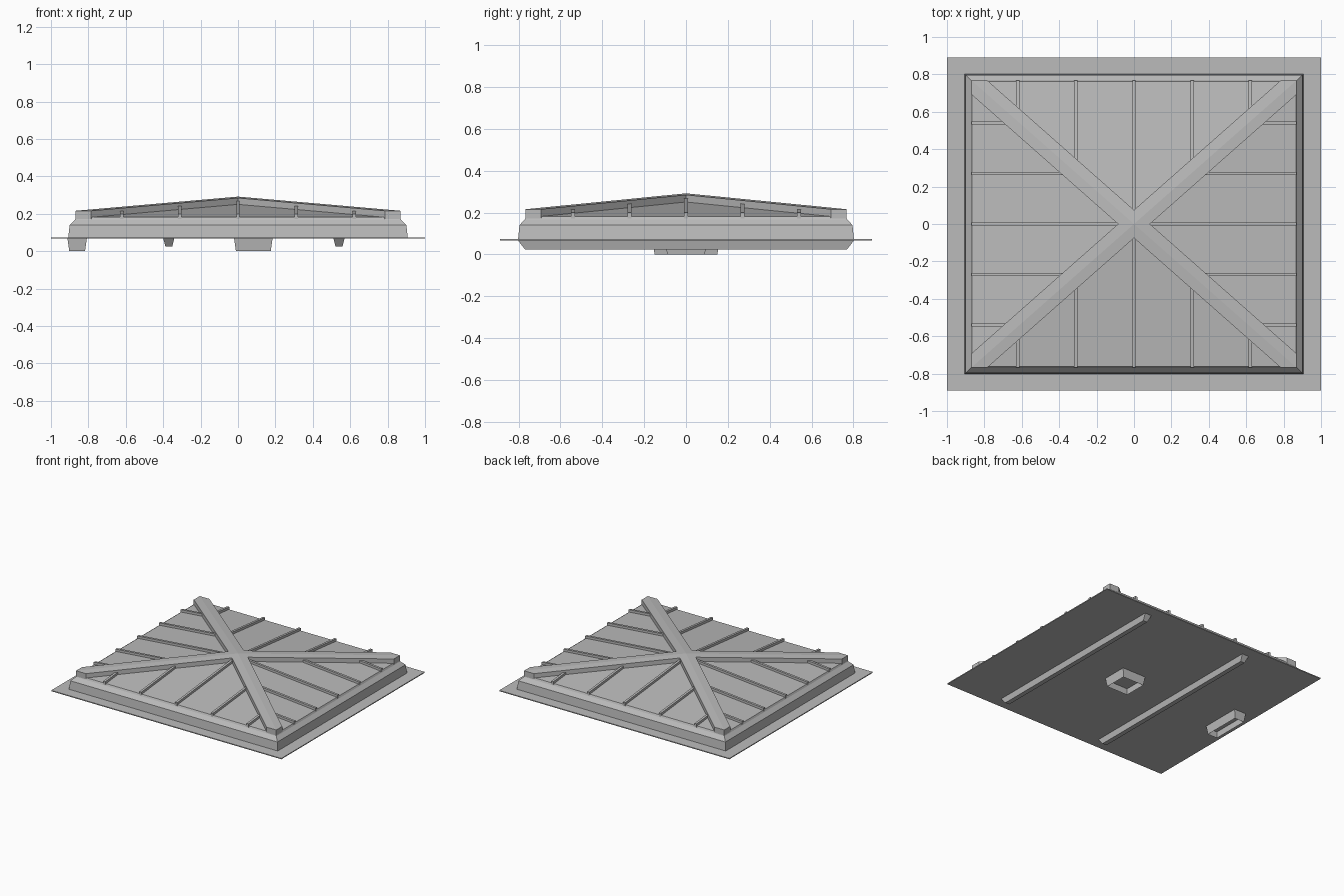
import bpy
import bmesh

cube = bpy.data.objects.get("Cube")
if cube:
    bpy.data.objects.remove(cube, do_unlink=True)

grey = bpy.data.materials.new("light grey")
grey.use_nodes = True
grey.diffuse_color = (0.5, 0.5, 0.5, 1)
grey.node_tree.nodes["Principled BSDF"].inputs["Base Color"].default_value = (0.5, 0.5, 0.5, 1)

HX, HY = 0.87, 0.768          # half extents of the ribs and hip beams
ROOF_TOP, RISE = 0.258, 0.076
PLATE_Z = 0.07


def finish(name, bm):
    bmesh.ops.recalc_face_normals(bm, faces=bm.faces[:])
    mesh = bpy.data.meshes.new(name)
    bm.to_mesh(mesh)
    bm.free()
    mesh.materials.append(grey)
    obj = bpy.data.objects.new(name, mesh)
    bpy.context.collection.objects.link(obj)
    return obj


def roof_z(x, y, lift=0.0):
    return ROOF_TOP + lift - RISE * max(abs(x) / HX, abs(y) / HY)


def loft_rectangles(bm, rings, centre=(0, 0), apex=None):
    """Join rectangles (half x, half y, z); close with an apex or a flat face."""
    cx, cy = centre
    loops = [[bm.verts.new((cx + sx * a, cy + sy * b, z))
              for sx, sy in ((-1, -1), (1, -1), (1, 1), (-1, 1))] for a, b, z in rings]
    for low, high in zip(loops, loops[1:]):
        for i in range(4):
            j = (i + 1) % 4
            bm.faces.new((low[i], low[j], high[j], high[i]))
    bm.faces.new(loops[0][::-1])
    if apex is None:
        return bm.faces.new(loops[-1])
    tip = bm.verts.new((cx, cy, apex))
    for i in range(4):
        bm.faces.new((loops[-1][i], loops[-1][(i + 1) % 4], tip))


def prism(bm, outline, top_faces, lift, floor):
    """Raise an outline to follow the roof slope; top_faces index the outline."""
    low = [bm.verts.new((x, y, floor)) for x, y in outline]
    top = [bm.verts.new((x, y, roof_z(x, y, lift))) for x, y in outline]
    n = len(outline)
    bm.faces.new(low[::-1])
    for face in top_faces:
        bm.faces.new([top[i] for i in face])
    for i in range(n):
        j = (i + 1) % n
        bm.faces.new((low[i], low[j], top[j], top[i]))


# Thin base plate
bm = bmesh.new()
loft_rectangles(bm, [(1, 0.89, PLATE_Z - 0.003), (1, 0.89, PLATE_Z + 0.004)])
finish("base_plate", bm)

# Curb with chamfered rim and shallow pyramid roof
bm = bmesh.new()
loft_rectangles(bm, [(0.908, 0.803, PLATE_Z), (0.9, 0.796, 0.14), (0.872, 0.77, 0.168),
                     (0.865, 0.763, 0.182)], apex=ROOF_TOP)
finish("curb_and_roof", bm)

# Four hip beams meeting at the apex
WX, WY = 0.085, 0.075
bm = bmesh.new()
arm = [(0, 0), (WX, 0), (HX, HY - WY), (HX, HY), (HX - WX, HY), (0, WY)]
for sx in (-1, 1):
    for sy in (-1, 1):
        prism(bm, [(sx * x, sy * y) for x, y in arm],
              [(0, 1, 2, 3), (0, 3, 4, 5)], 0.034, 0.168)
bmesh.ops.remove_doubles(bm, verts=bm.verts[:], dist=0.0001)
finish("hip_beams", bm)

# Five ribs on each roof slope, ending under the hip beams
HALF = 0.009
bm = bmesh.new()
for side in (-1, 1):
    for k in range(-2, 3):
        x, y = k * 0.311, k * 0.27
        inner_y = side * (HY * abs(x) / HX + 0.03)
        inner_x = side * (HX * abs(y) / HY + 0.03)
        prism(bm, [(x - HALF, inner_y), (x + HALF, inner_y),
                   (x + HALF, side * HY), (x - HALF, side * HY)],
              [(0, 1, 2, 3)], 0.018, 0.168)
        prism(bm, [(inner_x, y - HALF), (inner_x, y + HALF),
                   (side * HX, y + HALF), (side * HX, y - HALF)],
              [(0, 1, 2, 3)], 0.018, 0.168)
finish("roof_ribs", bm)

# Tapered rails under the plate
for name, x in (("left_rail", 0.54), ("right_rail", -0.37)):
    bm = bmesh.new()
    loft_rectangles(bm, [(0.03, 0.805, PLATE_Z), (0.018, 0.77, 0.024)], (x, 0))
    finish(name, bm)

# Latch boxes under the plate, each with a recessed slot
for name, x, a, b in (("centre_latch", 0.082, 0.103, 0.1), ("edge_latch", -0.86, 0.052, 0.16)):
    bm = bmesh.new()
    face = loft_rectangles(bm, [(a, b, PLATE_Z), (a - 0.01, b - 0.01, 0)], (x, 0))
    bmesh.ops.inset_region(bm, faces=[face], thickness=a * 0.55)
    bmesh.ops.translate(bm, verts=face.verts[:], vec=(0, 0, 0.0001))
    hole = bmesh.ops.extrude_discrete_faces(bm, faces=[face])["faces"][0]
    bmesh.ops.translate(bm, verts=hole.verts[:], vec=(0, 0, 0.05))
    finish(name, bm)
